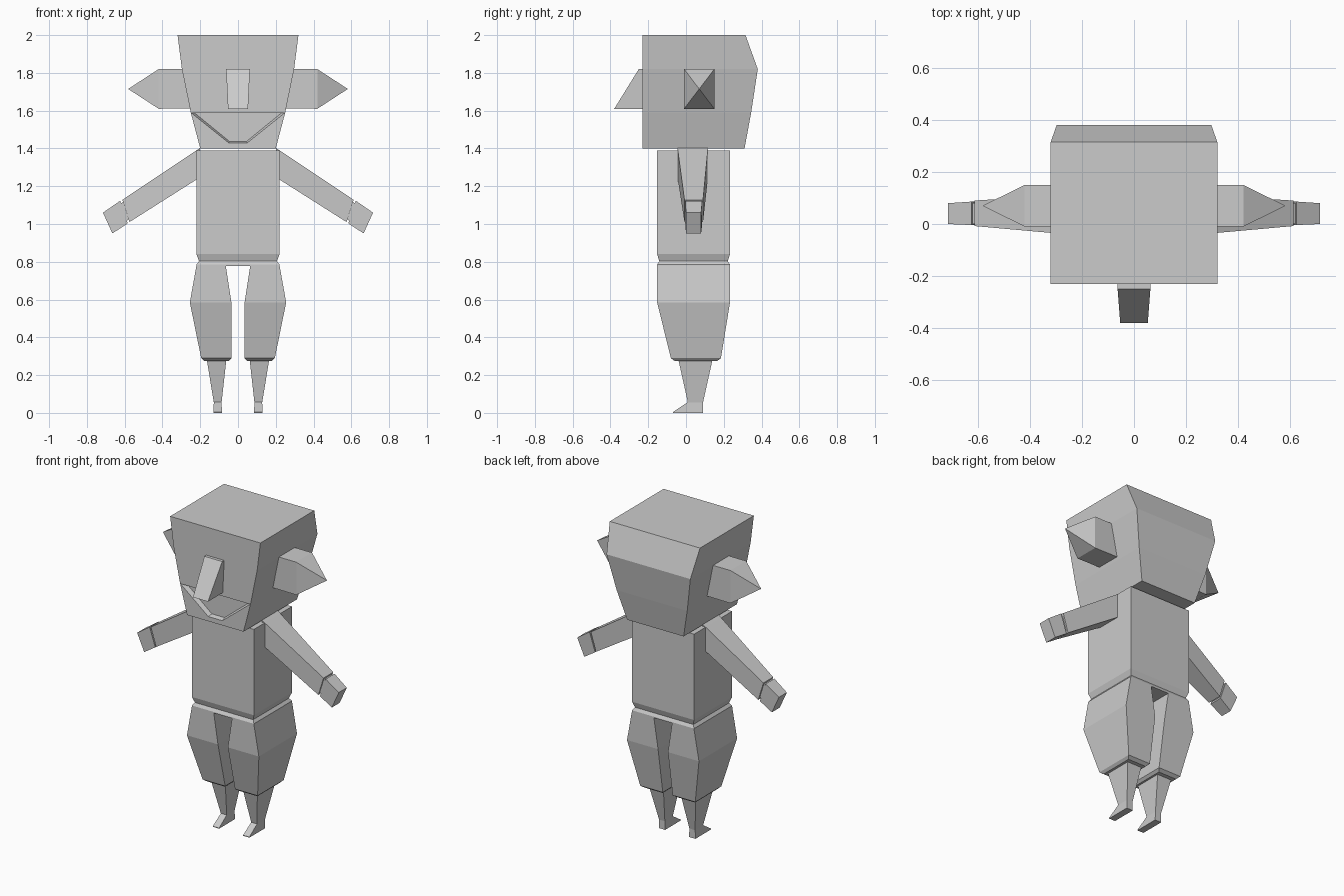
import bpy, bmesh

if "Cube" in bpy.data.objects:
    bpy.data.objects.remove(bpy.data.objects["Cube"])

grey = bpy.data.materials.new("plain grey")
grey.diffuse_color = (0.6, 0.6, 0.6, 1)
grey.use_nodes = True
grey.node_tree.nodes["Principled BSDF"].inputs["Base Color"].default_value = grey.diffuse_color


def finish(name, bm):
    bmesh.ops.recalc_face_normals(bm, faces=bm.faces)
    me = bpy.data.meshes.new(name)
    bm.to_mesh(me)
    bm.free()
    me.materials.append(grey)
    ob = bpy.data.objects.new(name, me)
    bpy.context.collection.objects.link(ob)
    return ob


def loft(name, rings, side=1):
    """Skin equal-length rings of points, capping both ends; side=-1 mirrors in x."""
    bm = bmesh.new()
    vs = [[bm.verts.new((side * x, y, z)) for x, y, z in r] for r in rings]
    n = len(vs[0])
    for a, b in zip(vs, vs[1:]):
        for i in range(n):
            j = (i + 1) % n
            bm.faces.new((a[i], a[j], b[j], b[i]))
    bm.faces.new(vs[0])
    bm.faces.new(vs[-1])
    return finish(name, bm)


def rect(z, x0, x1, y0, y1):
    """Horizontal rectangular ring."""
    return [(x0, y0, z), (x1, y0, z), (x1, y1, z), (x0, y1, z)]


def slice_xz(top, bottom, y0, y1):
    """Ring across a limb running sideways."""
    (xt, zt), (xb, zb) = top, bottom
    return [(xt, y0, zt), (xt, y1, zt), (xb, y1, zb), (xb, y0, zb)]


# Head, flaring upward with a ridge at the back
head = loft("head", [rect(1.40, -.20, .20, -.23, .31),
                     rect(1.59, -.25, .25, -.23, .345),
                     rect(1.82, -.297, .297, -.23, .38),
                     rect(2.00, -.32, .32, -.23, .315)])

# Mouth: shallow trapezoid recess cut in the face
mouth = [(-.247, 1.588), (.247, 1.588), (.05, 1.43), (-.05, 1.43)]
inner = [(-.23, 1.588), (.23, 1.588), (.045, 1.437), (-.045, 1.437)]
cutter = loft("mouth_cutter", [[(x, -.26, z) for x, z in mouth],
                               [(x, -.23, z) for x, z in mouth],
                               [(x, -.20, z) for x, z in inner]])
cutter.hide_render = True
cutter.hide_set(True)
cut = head.modifiers.new("mouth", 'BOOLEAN')
cut.object = cutter
cut.operation = 'DIFFERENCE'
cut.solver = 'EXACT'

# Nose, leaning outward toward its tip
loft("nose", [rect(1.61, -.053, .053, -.38, -.22),
              rect(1.82, -.063, .063, -.25, -.22)])

# Torso with bevelled hem
loft("torso", [rect(.80, -.205, .205, -.14, .22),
               rect(.84, -.22, .22, -.153, .233),
               rect(1.39, -.22, .22, -.153, .233)])

# Trouser waist
loft("waist", [rect(.778, -.22, .22, -.153, .233),
               rect(.785, -.22, .22, -.153, .233),
               rect(.805, -.205, .205, -.14, .22)])

for side, label in ((1, "right"), (-1, "left")):
    # Ear: short block ending in a pyramid
    tip = (.58, .07, 1.715)
    loft(label + "_ear", [slice_xz((.23, 1.82), (.23, 1.612), -.01, .15),
                          slice_xz((.42, 1.82), (.42, 1.61), -.01, .15),
                          [tuple(t + .001 * d for t, d in zip(tip, o)) for o in
                           ((0, -1, 1), (0, 1, 1), (0, 1, -1), (0, -1, -1))]], side)
    # Sleeve and hand separated by a narrow groove
    loft(label + "_arm", [slice_xz((.20, 1.403), (.20, 1.247), -.045, .117),
                          slice_xz((.22, 1.39), (.22, 1.235), -.043, .115),
                          slice_xz((.612, 1.128), (.575, 1.01), -.008, .09)], side)
    loft(label + "_wrist", [slice_xz((.595, 1.125), (.57, 1.03), 0, .08),
                            slice_xz((.635, 1.10), (.60, 1.01), 0, .08)], side)
    loft(label + "_hand", [slice_xz((.624, 1.123), (.584, 1.003), -.004, .086),
                           slice_xz((.715, 1.06), (.665, .95), 0, .08)], side)
    # Baggy trouser leg
    loft(label + "_trouser_leg", [rect(.275, .05, .18, -.06, .165),
                                  rect(.29, .035, .195, -.08, .185),
                                  rect(.585, .035, .255, -.153, .233),
                                  rect(.78, .065, .22, -.153, .233)], side)
    # Shin, then wedge foot
    loft(label + "_shin", [rect(.055, .087, .128, .01, .09),
                           rect(.28, .062, .165, -.04, .14)], side)
    loft(label + "_foot", [rect(0, .085, .13, -.07, .09),
                           rect(.004, .085, .13, -.07, .09),
                           rect(.057, .087, .128, .01, .09)], side)
